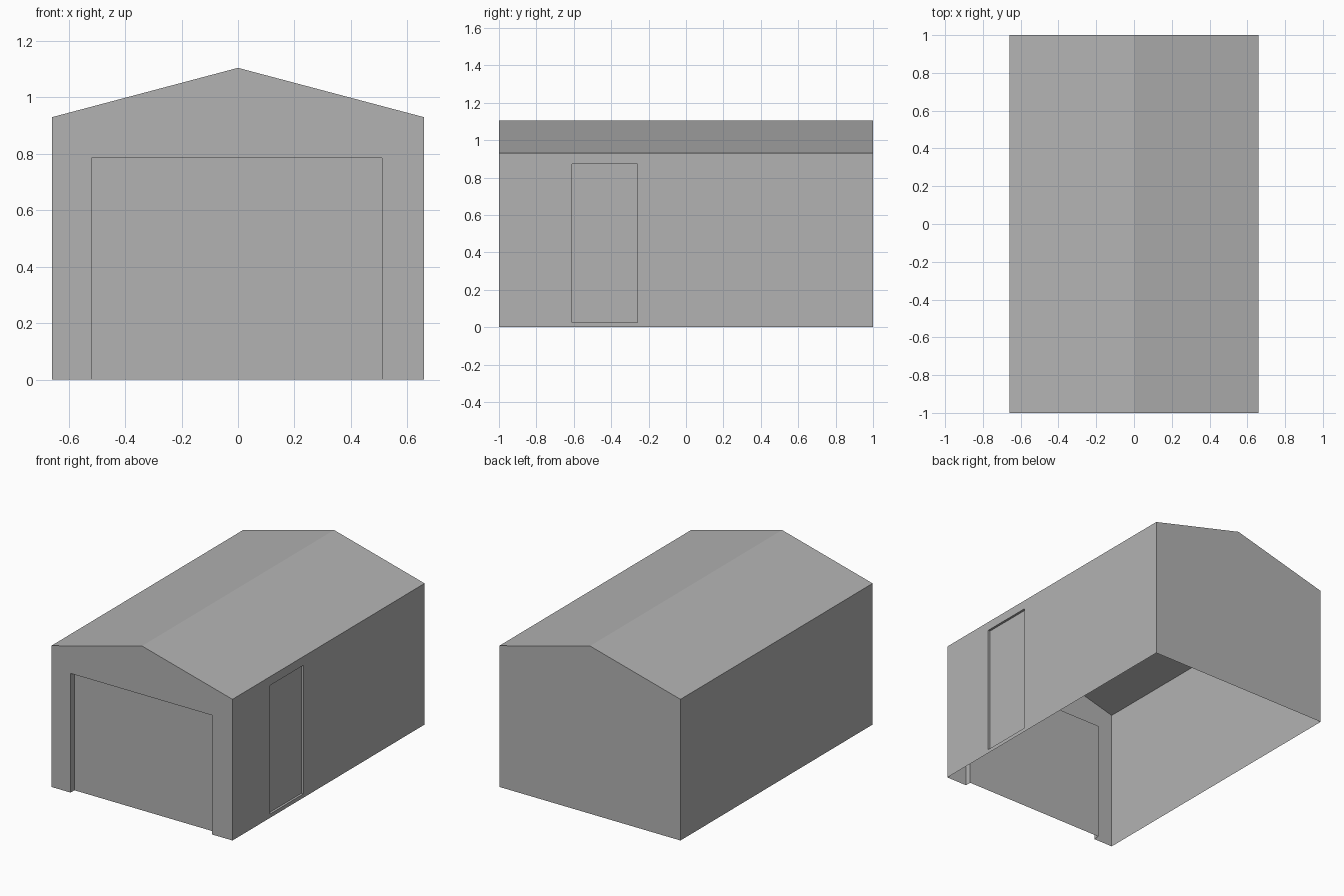
import bpy
import bmesh
from mathutils import Vector

if "Cube" in bpy.data.objects:
    bpy.data.objects.remove(bpy.data.objects["Cube"])

# Overall sizes
HALF_W, HALF_L = 0.66, 1.0
EAVE, RIDGE = 0.93, 1.105

grey = bpy.data.materials.new("plain grey")
grey.diffuse_color = (0.45, 0.45, 0.45, 1)
grey.use_nodes = True
grey.node_tree.nodes["Principled BSDF"].inputs["Base Color"].default_value = grey.diffuse_color


def make_part(name, polygons):
    """Build one object from a few outward-facing polygons."""
    bm = bmesh.new()
    for polygon in polygons:
        bm.faces.new([bm.verts.new(p) for p in polygon])
    bmesh.ops.remove_doubles(bm, verts=bm.verts, dist=0.0001)
    mesh = bpy.data.meshes.new(name)
    bm.to_mesh(mesh)
    bm.free()
    mesh.materials.append(grey)
    bpy.context.collection.objects.link(bpy.data.objects.new(name, mesh))


def rect(place, u0, u1, v0, v1):
    """Counter-clockwise rectangle on a wall plane."""
    return [place(u0, v0), place(u1, v0), place(u1, v1), place(u0, v1)]


def recess(loop, inward, first_edge=0):
    """Reveal faces and the set-back panel of an opening."""
    loop = [Vector(p) for p in loop]
    back = [p + Vector(inward) for p in loop]
    reveal = []
    for i in range(first_edge, 4):
        j = (i + 1) % 4
        reveal.append([loop[i], loop[j], back[j], back[i]])
    return reveal, back


def on_front(x, z):
    return (x, -HALF_L, z)


def on_right(y, z):
    return (HALF_W, y, z)


# Front wall with an opening that reaches the ground
gx0, gx1, gz = -0.52, 0.51, 0.785
gable = [(-HALF_W, 0), (gx0, 0), (gx0, gz), (gx1, gz), (gx1, 0),
         (HALF_W, 0), (HALF_W, EAVE), (0, RIDGE), (-HALF_W, EAVE)]
reveal, panel = recess(rect(on_front, gx0, gx1, 0, gz), (0, 0.04, 0), 1)
make_part("front_wall", [[on_front(*p) for p in gable]] + reveal)
make_part("garage_door", [panel])

# Right wall framed around the side door
dy0, dy1, dz0, dz1 = -0.61, -0.26, 0.025, 0.872
reveal, panel = recess(rect(on_right, dy0, dy1, dz0, dz1), (-0.015, 0, 0))
make_part("right_wall", [
    rect(on_right, -HALF_L, dy0, 0, EAVE),
    rect(on_right, dy1, HALF_L, 0, EAVE),
    rect(on_right, dy0, dy1, 0, dz0),
    rect(on_right, dy0, dy1, dz1, EAVE),
] + reveal)
make_part("side_door", [panel])

# Plain left and back walls
make_part("left_wall", [[(-HALF_W, HALF_L, 0), (-HALF_W, -HALF_L, 0),
                         (-HALF_W, -HALF_L, EAVE), (-HALF_W, HALF_L, EAVE)]])
make_part("back_wall", [[(HALF_W, HALF_L, 0), (-HALF_W, HALF_L, 0),
                         (-HALF_W, HALF_L, EAVE), (0, HALF_L, RIDGE),
                         (HALF_W, HALF_L, EAVE)]])

# Two roof slopes meeting at the ridge
make_part("roof", [
    [(-HALF_W, -HALF_L, EAVE), (0, -HALF_L, RIDGE),
     (0, HALF_L, RIDGE), (-HALF_W, HALF_L, EAVE)],
    [(0, -HALF_L, RIDGE), (HALF_W, -HALF_L, EAVE),
     (HALF_W, HALF_L, EAVE), (0, HALF_L, RIDGE)],
])
